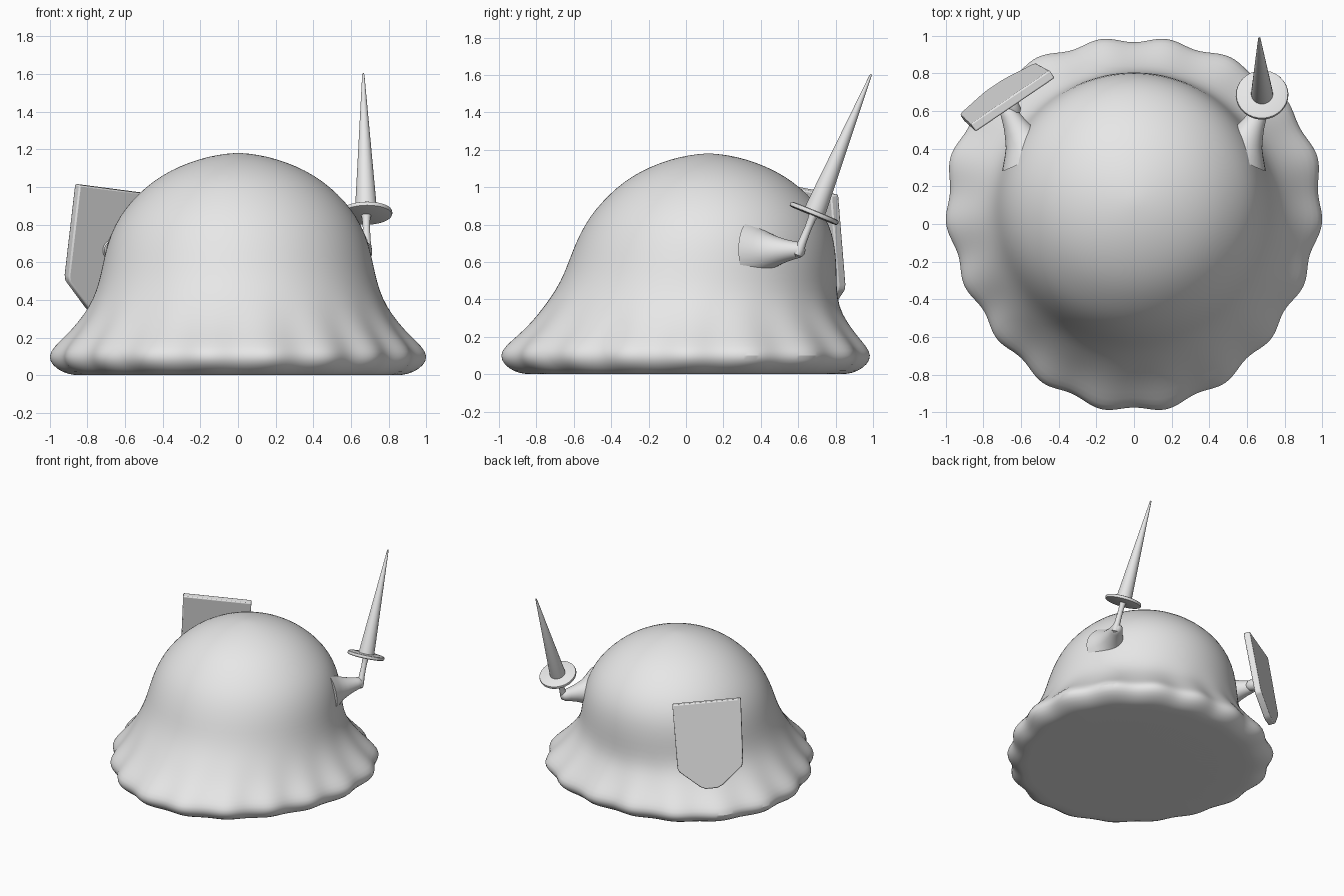
import bpy, bmesh
from math import sin, cos, pi, radians
from mathutils import Vector, Matrix

cube = bpy.data.objects.get("Cube")
if cube:
    bpy.data.objects.remove(cube, do_unlink=True)

gray = bpy.data.materials.new("light gray")
gray.use_nodes = True
gray.diffuse_color = (0.8, 0.8, 0.8, 1)
gray.node_tree.nodes["Principled BSDF"].inputs["Base Color"].default_value = (0.8, 0.8, 0.8, 1)


def finish(name, bm, angle=40):
    """Turn a bmesh into a named, shaded object."""
    bmesh.ops.recalc_face_normals(bm, faces=bm.faces[:])
    mesh = bpy.data.meshes.new(name)
    bm.to_mesh(mesh)
    bm.free()
    mesh.materials.append(gray)
    ob = bpy.data.objects.new(name, mesh)
    bpy.context.collection.objects.link(ob)
    bpy.ops.object.select_all(action='DESELECT')
    ob.select_set(True)
    bpy.context.view_layer.objects.active = ob
    bpy.ops.object.shade_smooth_by_angle(angle=radians(angle))
    return ob


def loft(name, rings, angle=40):
    """Skin a stack of closed rings and cap both ends."""
    bm = bmesh.new()
    loops = [[bm.verts.new(p) for p in ring] for ring in rings]
    n = len(loops[0])
    for a, b in zip(loops, loops[1:]):
        for i in range(n):
            j = (i + 1) % n
            bm.faces.new((a[i], a[j], b[j], b[i]))
    bm.faces.new(loops[0])
    bm.faces.new(loops[-1])
    return finish(name, bm, angle)


def turned(name, start, end, profile, sides=32, angle=40):
    """Lathe (distance, radius) pairs along the axis from start to end."""
    start, axis = Vector(start), Vector(end) - Vector(start)
    turn = axis.to_track_quat('Z', 'Y')
    rings = [[start + turn @ Vector((r * cos(2 * pi * i / sides), r * sin(2 * pi * i / sides), t))
              for i in range(sides)] for t, r in profile]
    return loft(name, rings, angle)


# Body: leaning dome that flares into a scalloped skirt (height, radius, y centre)
body_profile = [
    (0, 0.80, 0), (0, 0.87, 0), (0.015, 0.92, 0), (0.05, 0.97, 0), (0.10, 0.992, 0),
    (0.15, 0.965, 0), (0.21, 0.905, 0.01), (0.28, 0.845, 0.02), (0.36, 0.79, 0.03),
    (0.45, 0.75, 0.055), (0.55, 0.725, 0.08), (0.65, 0.705, 0.095), (0.75, 0.675, 0.108),
    (0.84, 0.63, 0.115), (0.92, 0.57, 0.12), (1.0, 0.488, 0.12), (1.06, 0.405, 0.12),
    (1.11, 0.31, 0.12), (1.15, 0.20, 0.12), (1.172, 0.10, 0.12), (1.18, 0.02, 0.12)]


def body_ring(z, r, yc, sides=144):
    ring = []
    flare = max(0, min(1, (r - 0.74) / 0.25)) if z < 0.5 else 0
    ripple = flare ** 1.5
    for i in range(sides):
        a = 2 * pi * i / sides
        rr = r + flare * (0.03 * sin(a) + 0.035 * sin(3 * a)) + ripple * 0.016 * cos(18 * a)
        ring.append((rr * cos(a), yc + rr * sin(a), z))
    return ring


body = loft("body", [body_ring(*p) for p in body_profile], 60)
body.modifiers.new("smooth", 'SUBSURF').levels = 1
body.modifiers["smooth"].render_levels = 1

# Arms: stubs that flare out of the body
arm_profile = [(-0.06, 0.17), (0, 0.125), (0.04, 0.098), (0.09, 0.077), (0.14, 0.06),
               (0.19, 0.048), (0.22, 0.042), (0.24, 0.03), (0.25, 0.01)]
for side, name in ((1, "left_arm"), (-1, "right_arm")):
    turned(name, (side * 0.575, 0.41, 0.655), (side * 0.68, 0.62, 0.665), arm_profile, angle=60)

# Lance: rounded grip, round guard and long cone
guard, tip = Vector((0.68, 0.685, 0.86)), Vector((0.665, 0.99, 1.605))
length = (tip - guard).length
turned("lance_grip", guard, tip,
       [(-0.25, 0.012), (-0.24, 0.026), (-0.21, 0.028), (-0.17, 0.022), (-0.08, 0.019),
        (-0.03, 0.022), (0, 0.03)])
turned("lance_guard", guard, tip,
       [(-0.014, 0.128), (-0.01, 0.137), (0, 0.14), (0.01, 0.137), (0.014, 0.128)])
turned("lance_blade", guard, tip,
       [(0, 0.058), (0.04, 0.057), (length - 0.01, 0.006), (length, 0.002)])

# Shield: thick bevelled plate with a pointed foot
across = Vector((0.42, 0.285, -0.055)).normalized()
down = Vector((-0.13, 0.09, -0.97)).normalized()
outward = down.cross(across).normalized()
if outward.y < 0:
    outward.negate()
corner = Vector((-0.84, 0.49, 1.01))
outline = [(0, 0), (0.51, 0), (0.50, 0.49), (0.49, 0.52), (0.34, 0.65), (0.30, 0.67),
           (0.21, 0.67), (0.17, 0.65), (0.02, 0.52), (0.01, 0.49)]
shield = loft("shield", [[corner + across * u + down * v + outward * d for u, v in outline]
                         for d in (0, 0.05)], 30)
bevel = shield.modifiers.new("soft_edges", 'BEVEL')
bevel.width, bevel.segments = 0.008, 2

# Shield handle: short peg joining the arm to the plate
middle = corner + across * 0.25 + down * 0.32
turned("shield_handle", middle - outward * 0.10, middle,
       [(0, 0.02), (0.02, 0.04), (0.06, 0.046), (0.11, 0.05)])
